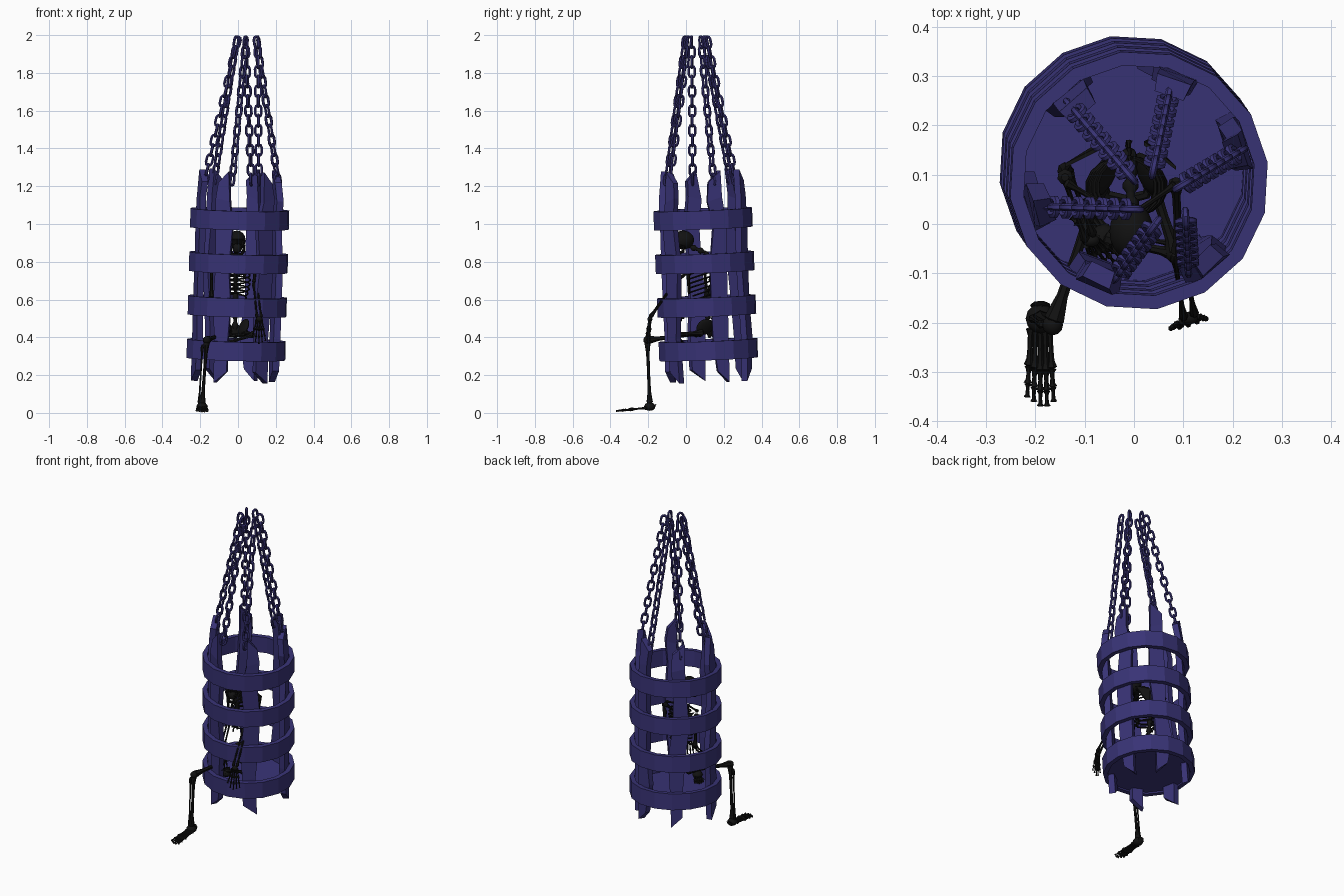
import bpy, bmesh, math, random
from mathutils import Vector, Matrix

if "Cube" in bpy.data.objects:
    bpy.data.objects.remove(bpy.data.objects["Cube"])

random.seed(4)
V = Vector


def material(name, rgb):
    m = bpy.data.materials.new(name)
    m.diffuse_color = (*rgb, 1)
    m.use_nodes = True
    m.node_tree.nodes["Principled BSDF"].inputs["Base Color"].default_value = m.diffuse_color
    return m


IRON = material("dark_blue_iron", (0.04, 0.033, 0.18))
BONE = material("black_bone", (0.006, 0.006, 0.006))


def finish(name, bm, mat, smooth=False):
    bmesh.ops.recalc_face_normals(bm, faces=bm.faces)
    me = bpy.data.meshes.new(name)
    bm.to_mesh(me)
    bm.free()
    me.materials.append(mat)
    ob = bpy.data.objects.new(name, me)
    bpy.context.collection.objects.link(ob)
    if smooth:
        bpy.context.view_layer.objects.active = ob
        ob.select_set(True)
        bpy.ops.object.shade_smooth_by_angle(angle=math.radians(45))
        ob.select_set(False)
    return ob


def bridge(bm, rings, closed=False):
    n = len(rings[0])
    for i in range(len(rings) - (0 if closed else 1)):
        a, b = rings[i], rings[(i + 1) % len(rings)]
        for k in range(n):
            bm.faces.new((a[k], a[(k + 1) % n], b[(k + 1) % n], b[k]))
    if not closed:
        bm.faces.new(rings[0])
        bm.faces.new(rings[-1])


def tube(bm, pts, radii, sides=7, closed=False, ref=None):
    pts = [V(p) for p in pts]
    n = len(pts)
    ref = V(ref) if ref else V((0.31, 0.2, 0.93))
    rings = []
    for i, p in enumerate(pts):
        t = (pts[(i + 1) % n] - pts[i - 1]) if closed else (pts[min(i + 1, n - 1)] - pts[max(i - 1, 0)])
        t.normalize()
        u = (ref - t * ref.dot(t)).normalized()
        w = t.cross(u)
        ref = u
        r = radii[i] if isinstance(radii, list) else radii
        rings.append([bm.verts.new(p + (u * math.cos(a) + w * math.sin(a)) * r)
                      for a in (2 * math.pi * k / sides for k in range(sides))])
    bridge(bm, rings, closed)


def bone(bm, p, q, r, sides=7):
    # shaft with knobbed ends
    p, q = V(p), V(q)
    prof = [(0, .9), (.04, 1.8), (.1, 1.5), (.2, 1), (.5, .85), (.8, 1), (.9, 1.5), (.96, 1.8), (1, .9)]
    tube(bm, [p.lerp(q, t) for t, _ in prof], [r * k for _, k in prof], sides)


def blob(bm, c, s, rot=(0, 0, 0), seg=12):
    m = Matrix.Translation(c)
    for ang, ax in zip(rot, "XYZ"):
        m = m @ Matrix.Rotation(math.radians(ang), 4, ax)
    return bmesh.ops.create_uvsphere(bm, u_segments=seg, v_segments=seg * 2 // 3, radius=1,
                                     matrix=m @ Matrix.Diagonal((*s, 1)))["verts"]


# Cage frame: slightly leaning axis, local z = 0 at lowest band
CAGE = (Matrix.Translation((-0.010, 0.118, 0.335)) @ Matrix.Rotation(0.027, 4, 'Y')
        @ Matrix.Rotation(0.04, 4, 'X'))


def polar(r, deg, z):
    a = math.radians(deg)
    return CAGE @ V((r * math.cos(a), r * math.sin(a), z))


# Four 16-sided bands
for i in range(4):
    bm = bmesh.new()
    z = i * 0.231
    rings = [[bm.verts.new(polar(r, 8 + 22.5 * k, z + h)) for r, h in
              ((0.264, -.05), (0.264, .05), (0.236, .05), (0.236, -.05))] for k in range(16)]
    bridge(bm, rings, True)
    finish(f"band_{i + 1}", bm, IRON)

# Floor plate
bm = bmesh.new()
bridge(bm, [[bm.verts.new(polar(0.24, 8 + 22.5 * k, z)) for k in range(16)] for z in (-0.04, -0.01)])
finish("cage_floor", bm, IRON)

# Six crooked slats with slanted ends
for i, deg in enumerate((130, 71, 20, 194, 249, 308)):
    bm = bmesh.new()
    rings = []
    levels = (-0.14, 0.06, 0.25, 0.45, 0.66, 0.8, 0.92)
    for j, z in enumerate(levels):
        w = random.uniform(9, 12.5) * (0.8 if j in (0, 6) else 1)
        off = random.uniform(-4, 4)
        slant = random.choice((-1, 1)) * 0.03 if j in (0, 6) else random.uniform(-.012, .012)
        r = 0.216 + random.uniform(-.004, .004) - (0.012 if j == 6 else 0)
        rings.append([bm.verts.new(polar(r + dr, deg + off + s * w, z + s * slant))
                      for s, dr in ((-1, -.018), (1, -.018), (1, .018), (-1, .018))])
    bridge(bm, rings)
    finish(f"slat_{i + 1}", bm, IRON)

# Six chains converging at the top
ENDS = [((-.125, .235), (-.01, .10)), ((.07, .26), (.04, .115)), ((.21, .145), (.10, .08)),
        ((-.175, .035), (-.005, .03)), ((-.03, -.10), (.04, -.005)), ((.11, -.085), (.105, .01))]
for i, (lo, hi) in enumerate(ENDS):
    bm = bmesh.new()
    a, b = V((*lo, 1.235)), V((*hi, 1.962))
    d = (b - a).normalized()
    s = V((-d.y, d.x, 0)).normalized()
    f = d.cross(s)
    for k in range(15):
        c = a.lerp(b, k / 14)
        side, nor = (s, f) if k % 2 else (f, s)
        loop = []
        for e in (1, -1):
            for st in range(5):
                t = math.pi * st / 4
                loop.append(c + e * (d * (0.015 + 0.016 * math.sin(t)) + side * 0.016 * math.cos(t)))
        tube(bm, loop, 0.0075, 6, True, nor)
    finish(f"chain_{i + 1}", bm, IRON, True)

# Skull with sunken eye sockets, face and jaw
bm = bmesh.new()
for v in blob(bm, (-.005, -.015, .915), (.045, .058, .05), seg=20):
    for ex in (-.023, .013):
        if (v.co - V((ex, -.062, .897))).length < .017:
            v.co.y += .02
blob(bm, (-.005, -.052, .872), (.026, .022, .026))
for sx in (-1, 1):
    tube(bm, [(-.005 + sx * .036, -.01, .885), (-.005 + sx * .034, -.015, .855),
              (-.005 + sx * .022, -.055, .838), (-.005, -.068, .836)], [.006, .008, .008, .009], 6)
    tube(bm, [(-.005 + sx * .04, -.02, .888), (-.005 + sx * .035, -.05, .88), (-.005 + sx * .02, -.066, .875)], .005, 5)
finish("skull", bm, BONE, True)

# Spine with ridged vertebrae
bm = bmesh.new()
key = [V(p) for p in ((-.015, .115, .43), (-.015, .115, .56), (-.012, .135, .68),
                      (-.01, .14, .78), (-.008, .10, .85), (-.005, .01, .885))]
pts = []
for a, b in zip(key, key[1:]):
    pts += [a.lerp(b, k / 10) for k in range(10)]
tube(bm, pts, [.016 if (k // 2) % 2 else .009 for k in range(len(pts))], 8, ref=(1, 0, 0))
for p in pts[2::4]:
    bone(bm, p, p + V((0, .03, -.01)), .004, 5)
finish("spine", bm, BONE, True)

# Ribs, breastbone, collarbones, shoulder blades
bm = bmesh.new()
CX = -.015
for k in range(9):
    z = .82 - k * .024
    rx = .05 + .03 * math.sin(math.pi * (k + 1) / 10)
    sweep = math.pi * (1 if k < 7 else .72)
    for sx in (-1, 1):
        arc = [sweep * j / 9 for j in range(10)]
        tube(bm, [(CX + sx * rx * math.sin(t), .075 + .06 * math.cos(t), z - .02 * (1 - math.cos(t))) for t in arc],
             .0045, 5)
tube(bm, [(CX, .017, .80), (CX, .012, .74), (CX, .015, .63)], [.014, .011, .005], 6)
SH = {-1: V((-.14, .095, .81)), 1: V((.085, .09, .81))}
for sx, p in SH.items():
    bone(bm, (CX + sx * .012, .02, .805), p + V((0, -.01, .012)), .006)
    bridge(bm, [[bm.verts.new(V(c) + V((0, dy, 0))) for c in
                 (p + V((0, .02, .015)), (CX + sx * .035, .16, .81), (CX + sx * .045, .165, .70))]
                for dy in (0, .008)])
finish("rib_cage", bm, BONE, True)

# Pelvis
bm = bmesh.new()
for sx in (-1, 1):
    blob(bm, (CX + sx * .045, .10, .455), (.014, .05, .045), (0, sx * 25, sx * 25))
    tube(bm, [(CX + sx * .05, .09, .43), (CX + sx * .04, .06, .41), (CX, .05, .41)], .01, 6)
blob(bm, (CX, .125, .435), (.028, .016, .04))
finish("pelvis", bm, BONE, True)


def arm(name, sh, elbow, wrist, tip, spread):
    bm = bmesh.new()
    sh, elbow, wrist, tip, spread = map(V, (sh, elbow, wrist, tip, spread))
    bone(bm, sh, elbow, .009)
    for s in (-.55, .55):
        bone(bm, elbow + spread * s * .8, wrist + spread * s, .0055)
    hand = tip - wrist
    for j in range(5):
        o = spread * (j - 2) * .6
        m = wrist + hand * .45 + o
        e = wrist + hand * (.75 if j == 0 else 1 - .06 * abs(j - 2)) + o * 1.5
        bone(bm, wrist + hand * .08 + o * .6, m, .0045, 6)
        bone(bm, m, m.lerp(e, .55), .004, 6)
        bone(bm, m.lerp(e, .55), e, .0033, 6)
    blob(bm, wrist + hand * .06, (.018, .013, .014))
    finish(name, bm, BONE, True)


arm("hanging_arm", SH[1], (.09, -.06, .69), (.112, -.19, .505), (.11, -.205, .365), (.02, .006, 0))
arm("inner_arm", SH[-1], (-.14, .11, .61), (-.09, -.03, .50), (-.05, -.09, .40), (.014, .01, 0))


def leg(name, hip, knee, ankle, toe, spread):
    bm = bmesh.new()
    hip, knee, ankle, toe, spread = map(V, (hip, knee, ankle, toe, spread))
    bone(bm, hip, knee, .012)
    blob(bm, knee, (.021, .021, .021))
    bone(bm, knee, ankle, .0095)
    bone(bm, knee.lerp(ankle, .07) + spread * 1.2, ankle + spread * .9, .005)
    fwd = (toe - ankle)
    blob(bm, ankle + V((0, 0, -.012)), (.03, .03, .022))
    bone(bm, ankle, ankle + V((0, 0, -.02)) - fwd * .15, .012)
    for j in range(5):
        o = spread * (j - 2) * .75
        a, e = ankle + V((0, 0, -.015)) + fwd * .1 + o * .7, toe + o - fwd * .05 * abs(j - 1.5)
        m = a.lerp(e, .55)
        bone(bm, a, m, .006, 6)
        bone(bm, m, m.lerp(e, .55), .0052, 6)
        bone(bm, m.lerp(e, .55), e, .0042, 6)
    finish(name, bm, BONE, True)


leg("hanging_leg", (-.065, .09, .425), (-.165, -.205, .385), (-.19, -.192, .045), (-.19, -.375, .0085), (-.018, 0, 0))
leg("folded_leg", (.035, .09, .425), (.085, -.06, .415), (-.06, -.03, .37), (-.12, .04, .345), (.008, .014, 0))
